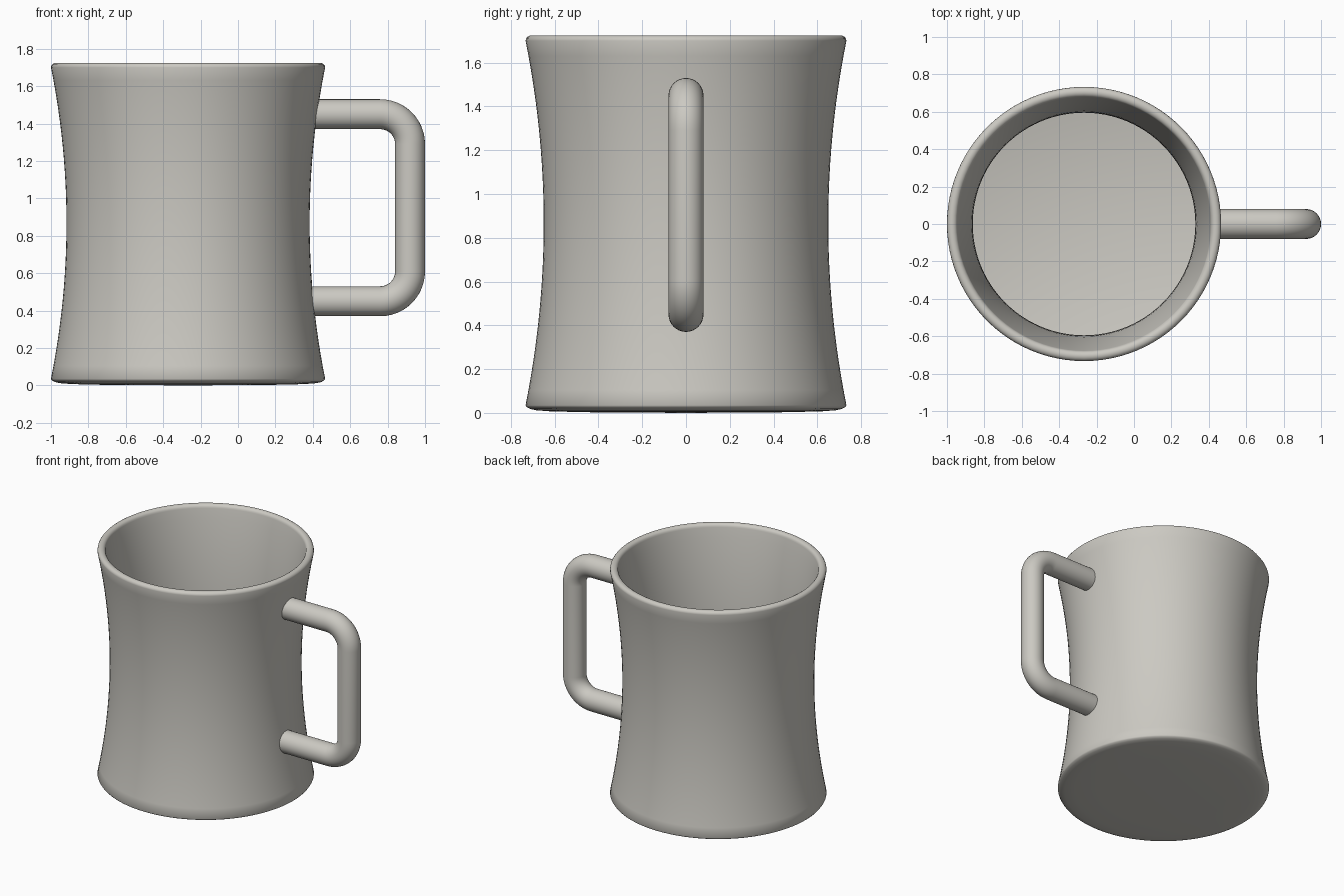
import bpy, bmesh, math
from mathutils import Vector

if "Cube" in bpy.data.objects:
    bpy.data.objects.remove(bpy.data.objects["Cube"])

CX = -0.267          # mug axis
SEG = 96
MID = 0.868          # waist height

glaze = bpy.data.materials.new("warm grey")
glaze.diffuse_color = (0.60, 0.585, 0.54, 1)
glaze.use_nodes = True
glaze.node_tree.nodes["Principled BSDF"].inputs["Base Color"].default_value = glaze.diffuse_color


def finish(name, bm, angle):
    bmesh.ops.recalc_face_normals(bm, faces=bm.faces)
    me = bpy.data.meshes.new(name)
    bm.to_mesh(me)
    bm.free()
    me.materials.append(glaze)
    ob = bpy.data.objects.new(name, me)
    bpy.context.collection.objects.link(ob)
    bpy.ops.object.select_all(action='DESELECT')
    bpy.context.view_layer.objects.active = ob
    ob.select_set(True)
    bpy.ops.object.shade_smooth_by_angle(angle=math.radians(angle))
    return ob


def outer_r(z):
    return 0.65 + 0.083 * ((z - MID) / 0.833) ** 2


# Mug body: lathed profile from underside, up the wall, over the lip, down inside
profile = [(0, 0), (0.45, 0.003), (0.62, 0.007), (0.685, 0.012),
           (0.712, 0.018), (0.727, 0.026)]
N = 24
profile += [(outer_r(z), z) for z in (0.035 + 1.665 * i / N for i in range(N + 1))]
for i in range(1, 8):                       # rounded lip
    a = math.pi * i / 8
    profile.append((0.7055 + 0.0275 * math.cos(a), 1.70 + 0.025 * math.sin(a)))
profile += [(outer_r(z) - 0.055, z) for z in (1.70 - 1.61 * i / N for i in range(N + 1))]
profile += [(0.655, 0.07), (0.63, 0.06), (0, 0.06)]

bm = bmesh.new()
verts = [bm.verts.new((CX + r, 0, z)) for r, z in profile]
edges = [bm.edges.new(p) for p in zip(verts, verts[1:])]
bmesh.ops.spin(bm, geom=verts + edges, cent=(CX, 0, 0), axis=(0, 0, 1),
               angle=math.tau, steps=SEG, use_duplicate=False)
bmesh.ops.remove_doubles(bm, verts=bm.verts, dist=1e-4)
finish("mug_body", bm, 50)

# Handle: round tube swept along a path with two rounded corners
HX, TOP, LOW, BEND, TUBE = 0.92, 1.45, 0.45, 0.16, 0.08
path = [(0.386, TOP, 0)]
for cz, start in ((TOP - BEND, 90), (LOW + BEND, 0)):
    for i in range(13):
        deg = start - 90 * i / 12
        a = math.radians(deg)
        path.append((HX - BEND + BEND * math.cos(a), cz + BEND * math.sin(a), deg - 90))
path.append((0.386, LOW, -180))

bm = bmesh.new()
rings = []
for x, z, deg in path:
    t = math.radians(deg)
    side = Vector((-math.sin(t), 0, math.cos(t)))
    rings.append([bm.verts.new(Vector((x, 0, z)) + TUBE * (
        side * math.cos(k * math.tau / 32) + Vector((0, math.sin(k * math.tau / 32), 0))))
        for k in range(32)])
for a, b in zip(rings, rings[1:]):
    for k in range(32):
        j = (k + 1) % 32
        bm.faces.new((a[k], a[j], b[j], b[k]))
bm.faces.new(rings[0])
bm.faces.new(rings[-1])
finish("handle", bm, 40)
